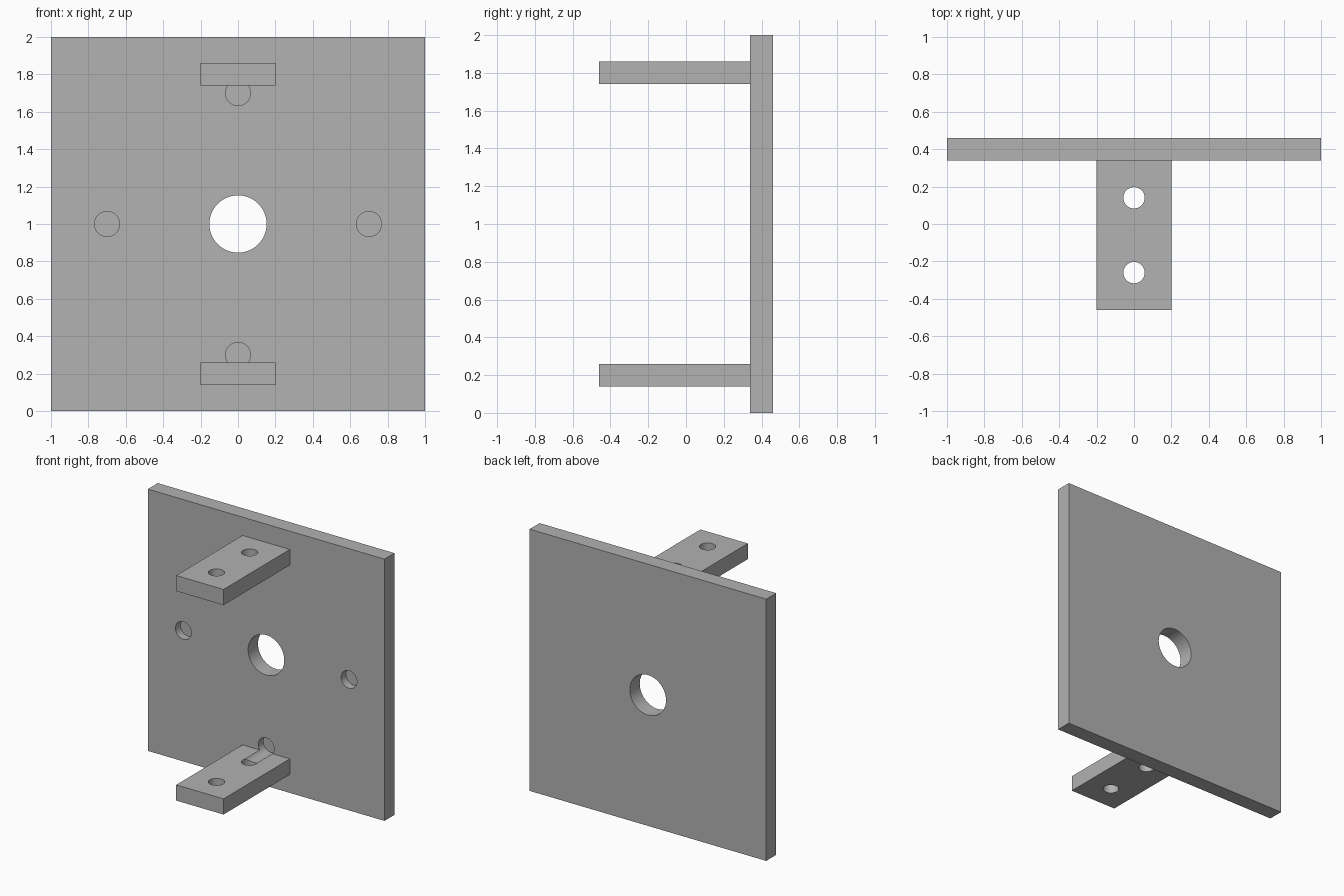
import bpy
import math

if "Cube" in bpy.data.objects:
    bpy.data.objects.remove(bpy.data.objects["Cube"])

grey = bpy.data.materials.new("grey")
grey.diffuse_color = (0.445, 0.445, 0.445, 1)
grey.use_nodes = True
grey.node_tree.nodes["Principled BSDF"].inputs["Base Color"].default_value = grey.diffuse_color


def box(name, x, y, z):
    """Box spanning the given (low, high) ranges."""
    spans = (x, y, z)
    bpy.ops.mesh.primitive_cube_add(size=1, location=[(a + b) / 2 for a, b in spans])
    ob = bpy.context.object
    ob.name = name
    ob.scale = [b - a for a, b in spans]
    bpy.ops.object.transform_apply(location=True, rotation=True, scale=True)
    ob.data.materials.append(grey)
    return ob


def drill(ob, radius, centre, length, along_y):
    """Cut one round hole along y or z."""
    bpy.ops.mesh.primitive_cylinder_add(
        vertices=64, radius=radius, depth=length, location=centre,
        rotation=(math.pi / 2 if along_y else 0, 0, 0))
    cutter = bpy.context.object
    cutter.hide_render = True
    cutter.data.materials.append(grey)
    mod = ob.modifiers.new("hole", 'BOOLEAN')
    mod.operation = 'DIFFERENCE'
    mod.solver = 'EXACT'
    mod.object = cutter
    bpy.context.view_layer.objects.active = ob
    bpy.ops.object.modifier_apply(modifier=mod.name)
    bpy.data.objects.remove(cutter, do_unlink=True)


def finish(ob):
    bpy.ops.object.select_all(action='DESELECT')
    ob.select_set(True)
    bpy.context.view_layer.objects.active = ob
    bpy.ops.object.shade_smooth_by_angle(angle=math.radians(30))


FRONT, BACK = 0.34, 0.46      # faces of the plate
BORE_Y, BORE_LEN = 0.27, 0.26  # blind bores run from y 0.14 to 0.40
BORE_R = 0.067

# Square plate with a through hole and four blind bores
plate = box("back_plate", (-1, 1), (FRONT, BACK), (0, 2))
drill(plate, 0.153, (0, 0.4, 1), 0.5, True)
for x, z in ((-0.7, 1), (0.7, 1), (0, 0.3), (0, 1.7)):
    drill(plate, BORE_R, (x, BORE_Y, z), BORE_LEN, True)
finish(plate)

# Two mounting tabs, each with two holes and a groove left by the bore
for name, z0, bore_z in (("lower_tab", 0.14, 0.3), ("upper_tab", 1.74, 1.7)):
    tab = box(name, (-0.2, 0.2), (-0.46, FRONT), (z0, z0 + 0.12))
    for y in (0.14, -0.26):
        drill(tab, 0.057, (0, y, z0 + 0.06), 0.4, False)
    drill(tab, BORE_R, (0, BORE_Y, bore_z), BORE_LEN, True)
    finish(tab)
